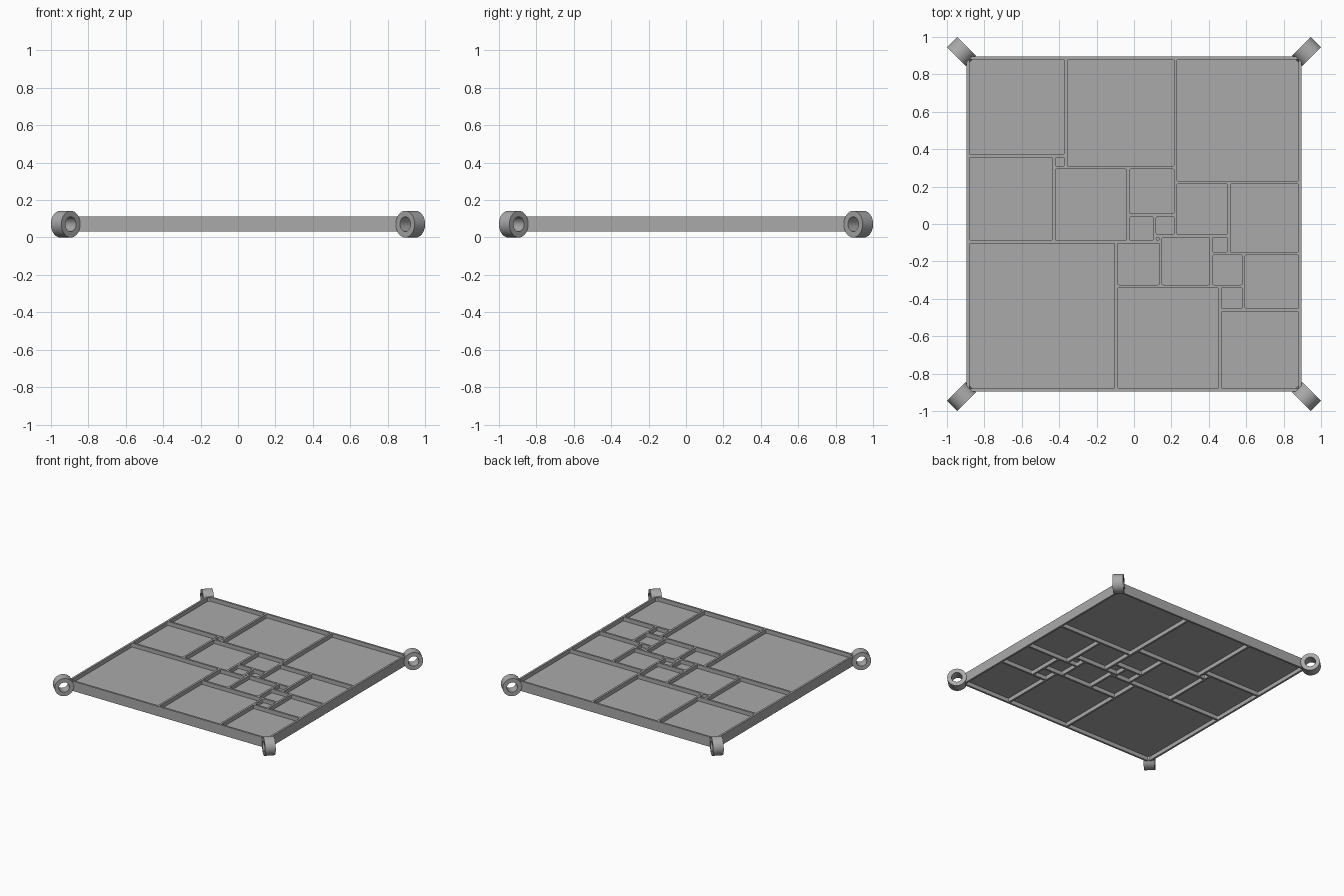
import bpy, bmesh, math
from mathutils import Matrix, Vector

cube = bpy.data.objects.get("Cube")
if cube:
    bpy.data.objects.remove(cube, do_unlink=True)

U = 2 / 126.2            # one wall thickness
SIDE = 112               # dissected square, in wall thicknesses
MID = 4.5 * U            # height of the middle plane
SIZES = [50, 35, 27, 8, 19, 15, 17, 11, 6, 24, 29, 25, 9, 2, 7, 18, 16, 42, 4, 37, 33]

grey = bpy.data.materials.new("plain grey")
grey.use_nodes = True
grey.diffuse_color = (0.4, 0.4, 0.4, 1)
grey.node_tree.nodes["Principled BSDF"].inputs["Base Color"].default_value = (0.4, 0.4, 0.4, 1)


def finish(name, bm):
    bmesh.ops.recalc_face_normals(bm, faces=bm.faces)
    mesh = bpy.data.meshes.new(name)
    bm.to_mesh(mesh)
    bm.free()
    mesh.materials.append(grey)
    obj = bpy.data.objects.new(name, mesh)
    bpy.context.collection.objects.link(obj)
    return obj


def rounded_block(bm, x, y, w, z0, z1, radius):
    """Square prism with rounded upright edges, centred on x, y."""
    size = Matrix.Diagonal((w, w, z1 - z0, 1))
    place = Matrix.Translation((x, y, (z0 + z1) / 2))
    verts = bmesh.ops.create_cube(bm, size=1, matrix=place @ size)["verts"]
    edges = {e for v in verts for e in v.link_edges}
    upright = [e for e in edges if abs(e.verts[0].co.z - e.verts[1].co.z) > 1e-5]
    bmesh.ops.bevel(bm, geom=upright, offset=radius, segments=4, profile=0.5, affect='EDGES')


def pack(sizes):
    """Drop each square into the lowest, leftmost gap; give its centre and size."""
    heights = [0] * SIDE
    for n in sizes:
        low = min(heights)
        x = heights.index(low)
        yield x + n / 2 - SIDE / 2, low + n / 2 - SIDE / 2, n
        heights[x:x + n] = [low + n] * n


# Square plate with pockets sunk from both sides, leaving a thin web
bm = bmesh.new()
rounded_block(bm, 0, 0, (SIDE + 1) * U, MID - 2.5 * U, MID + 2.5 * U, 1.5 * U)
plate = finish("divided_plate", bm)

bm = bmesh.new()
for x, y, n in pack(SIZES):
    for z0, z1 in ((0.5, 4), (-4, -0.5)):
        rounded_block(bm, x * U, y * U, (n - 1) * U, MID + z0 * U, MID + z1 * U, 0.45 * U)
cutter = finish("pocket_cutter", bm)
cutter.hide_render = True
cutter.hide_viewport = True

cut = plate.modifiers.new("pockets", 'BOOLEAN')
cut.operation = 'DIFFERENCE'
cut.solver = 'EXACT'
cut.object = cutter

# Hanging ring on each corner, its axis level and across the diagonal
PROFILE = [(2.5, -2.5), (4.5, -2.5), (4.5, 2.5), (2.5, 2.5)]
for sx, left in ((1, "left"), (-1, "right")):
    for sy, end in ((-1, "front"), (1, "back")):
        bm = bmesh.new()
        ring = [bm.verts.new((r * U, 0, h * U)) for r, h in PROFILE]
        edges = [bm.edges.new((ring[i], ring[i - 1])) for i in range(4)]
        bmesh.ops.spin(bm, geom=ring + edges, cent=(0, 0, 0), axis=(0, 0, 1),
                       angle=math.tau, steps=48, use_merge=True)
        bmesh.ops.remove_doubles(bm, verts=bm.verts, dist=1e-5)
        obj = finish(f"{end}_{left}_ring", bm)
        axis = Vector((-sy, sx, 0))
        turn = axis.to_track_quat('Z', 'Y').to_matrix().to_4x4()
        obj.matrix_world = Matrix.Translation((sx * 0.922, sy * 0.922, MID)) @ turn
        bpy.ops.object.select_all(action='DESELECT')
        bpy.context.view_layer.objects.active = obj
        obj.select_set(True)
        bpy.ops.object.shade_smooth_by_angle(angle=math.radians(30))
